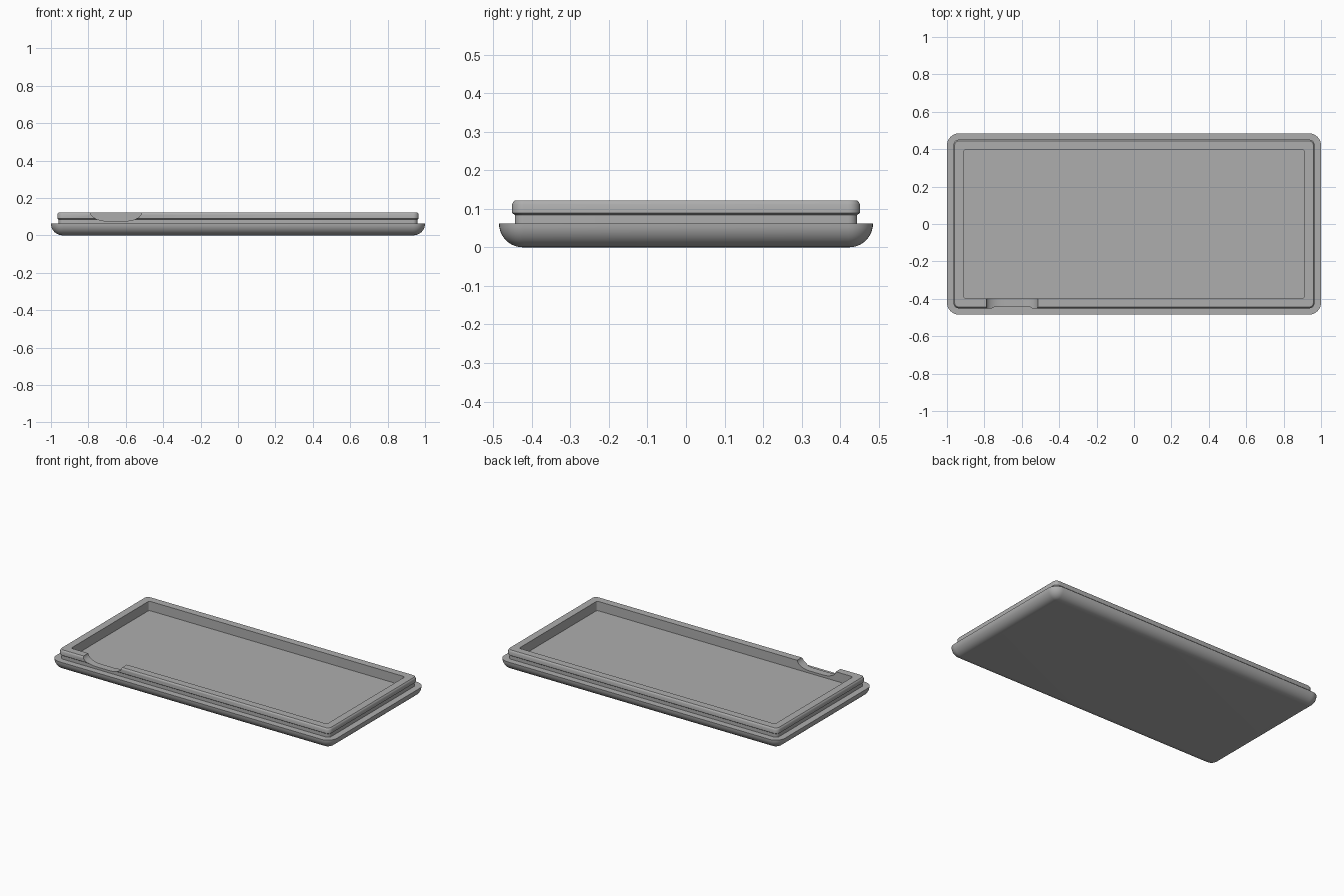
import bpy, bmesh
from math import pi, sin, cos, radians

if "Cube" in bpy.data.objects:
    bpy.data.objects.remove(bpy.data.objects["Cube"])

HALF_X, HALF_Y, CORNER = 1.0, 0.485, 0.065
BASE_H, TOP = 0.062, 0.122

grey = bpy.data.materials.new("light grey plastic")
grey.use_nodes = True
colour = (0.42, 0.42, 0.42, 1)
grey.diffuse_color = colour
grey.node_tree.nodes["Principled BSDF"].inputs["Base Color"].default_value = colour


def rounded_loop(bm, inset, z, steps=8):
    """Rounded rectangle ring, inset from the widest outline."""
    r = max(CORNER - inset, 0.012)
    cx, cy = HALF_X - inset - r, HALF_Y - inset - r
    ring = []
    for q, (sx, sy) in enumerate([(1, 1), (-1, 1), (-1, -1), (1, -1)]):
        for i in range(steps + 1):
            a = (q + i / steps) * pi / 2
            ring.append(bm.verts.new((sx * cx + r * cos(a), sy * cy + r * sin(a), z)))
    return ring


def make_object(name, bm):
    bmesh.ops.recalc_face_normals(bm, faces=bm.faces)
    mesh = bpy.data.meshes.new(name)
    bm.to_mesh(mesh)
    bm.free()
    mesh.materials.append(grey)
    obj = bpy.data.objects.new(name, mesh)
    bpy.context.collection.objects.link(obj)
    return obj


# Cross-section as (inset, z): rounded underside, ledge, neck, snap bead, rim, floor
profile = [(BASE_H * (1 - sin(i * pi / 20)), BASE_H * (1 - cos(i * pi / 20)))
           for i in range(11)]
profile = [(inset, BASE_H - z) for inset, z in
           [(BASE_H * (1 - cos(i * pi / 20)), BASE_H * sin(i * pi / 20))
            for i in range(10, -1, -1)]]
profile += [(0.041, BASE_H), (0.041, 0.084), (0.034, 0.089), (0.034, 0.112),
            (0.036, 0.116), (0.041, TOP), (0.088, TOP), (0.088, BASE_H)]

bm = bmesh.new()
rings = [rounded_loop(bm, inset, z) for inset, z in profile]
for low, high in zip(rings, rings[1:]):
    for i in range(len(low)):
        j = (i + 1) % len(low)
        bm.faces.new((low[i], low[j], high[j], high[i]))
bm.faces.new(rings[0][::-1])
bm.faces.new(rings[-1])
lid = make_object("tray_lid", bm)

# Thumb notch cutter: flat-bottomed scoop through the front wall
bm = bmesh.new()
mid, half, flat, bottom, rise = -0.652, 0.138, 0.05, 0.077, 0.048
outline = [(mid + half, TOP + 0.05)]
for side in (1, -1):
    for i in range(9):
        a = (i if side == 1 else 8 - i) / 8 * pi / 2
        outline.append((mid + side * (flat + (half - flat) * cos(a)),
                        bottom + rise * (1 - sin(a))))
outline.append((mid - half, TOP + 0.05))
section = bm.faces.new([bm.verts.new((x, -0.5, z)) for x, z in outline])
moved = bmesh.ops.extrude_face_region(bm, geom=[section])["geom"]
bmesh.ops.translate(bm, vec=(0, 0.15, 0),
                    verts=[v for v in moved if isinstance(v, bmesh.types.BMVert)])
cutter = make_object("notch_cutter", bm)
cutter.hide_render = True

cut = lid.modifiers.new("thumb notch", "BOOLEAN")
cut.operation = "DIFFERENCE"
cut.solver = "EXACT"
cut.object = cutter
bpy.context.view_layer.objects.active = lid
lid.select_set(True)
bpy.ops.object.modifier_apply(modifier=cut.name)
bpy.data.objects.remove(cutter)

bpy.ops.object.shade_smooth_by_angle(angle=radians(30))
